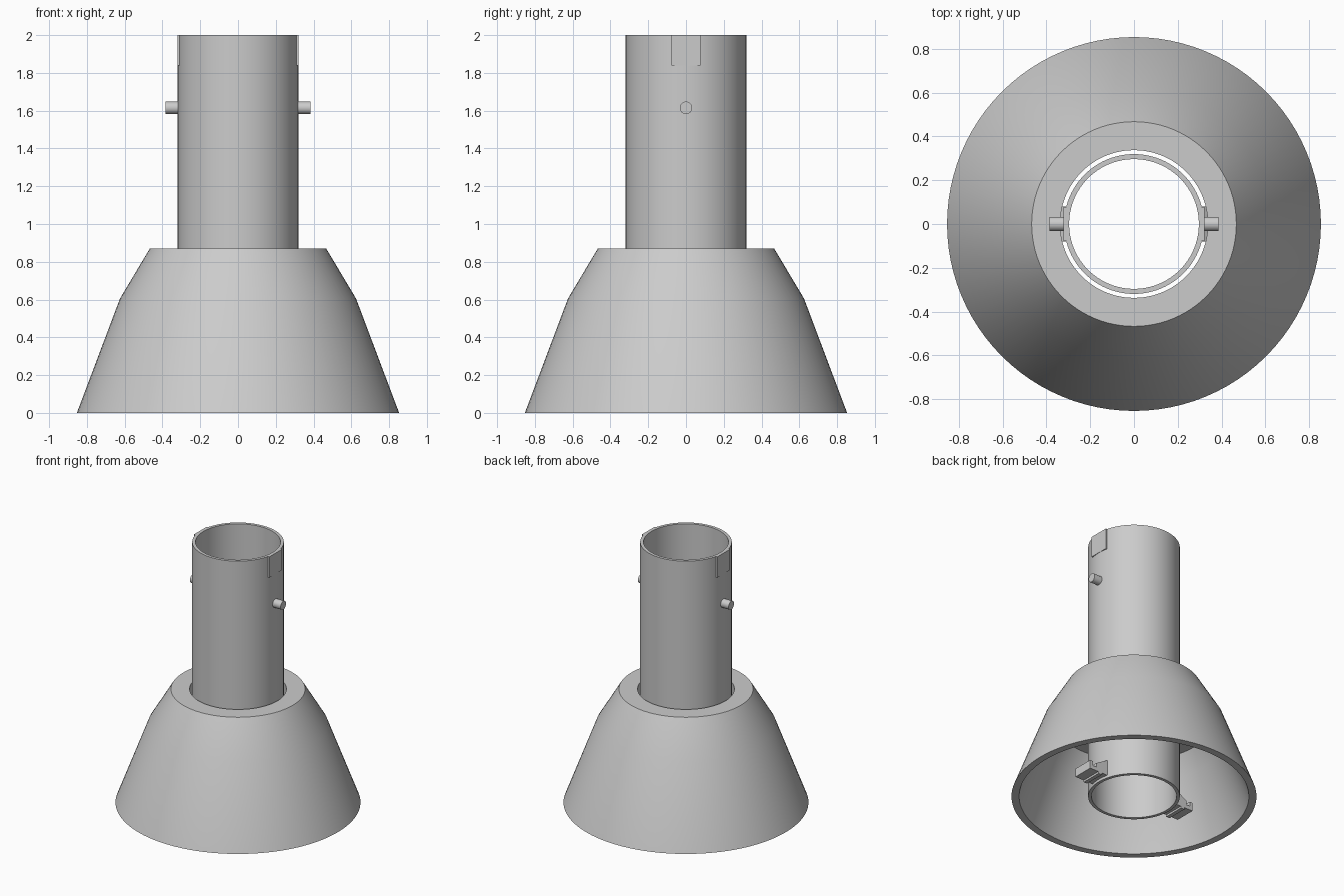
import bpy, bmesh, math
from mathutils import Matrix

cube = bpy.data.objects.get("Cube")
if cube:
    bpy.data.objects.remove(cube, do_unlink=True)

grey = bpy.data.materials.new("plain grey")
grey.use_nodes = True
colour = (0.6, 0.6, 0.6, 1)
grey.diffuse_color = colour
grey.node_tree.nodes["Principled BSDF"].inputs["Base Color"].default_value = colour


def finish(name, bm, smooth=True):
    """Turn a bmesh into a shaded, coloured object."""
    bmesh.ops.recalc_face_normals(bm, faces=bm.faces)
    mesh = bpy.data.meshes.new(name)
    bm.to_mesh(mesh)
    bm.free()
    mesh.materials.append(grey)
    obj = bpy.data.objects.new(name, mesh)
    bpy.context.collection.objects.link(obj)
    if smooth:
        bpy.ops.object.select_all(action='DESELECT')
        obj.select_set(True)
        bpy.context.view_layer.objects.active = obj
        bpy.ops.object.shade_smooth_by_angle(angle=math.radians(20))


def lathe(name, profile, steps=96):
    """Revolve a closed (radius, height) outline around z."""
    bm = bmesh.new()
    rings = []
    for i in range(steps):
        a = math.tau * i / steps
        rings.append([bm.verts.new((r * math.cos(a), r * math.sin(a), z)) for r, z in profile])
    n = len(profile)
    for i in range(steps):
        a, b = rings[i], rings[(i + 1) % steps]
        for j in range(n):
            k = (j + 1) % n
            bm.faces.new((a[j], b[j], b[k], a[k]))
    finish(name, bm)


def extrude_y(name, profile, y0, y1, side):
    """Extrude an (x, z) outline along y, mirrored by side."""
    bm = bmesh.new()
    face = bm.faces.new([bm.verts.new((side * x, y0, z)) for x, z in profile])
    new = bmesh.ops.extrude_face_region(bm, geom=[face])["geom"]
    bmesh.ops.translate(bm, vec=(0, y1 - y0, 0),
                        verts=[v for v in new if isinstance(v, bmesh.types.BMVert)])
    finish(name, bm, False)


# Conical skirt with a hollow underside and a clearance hole
lathe("skirt", [(0.853, 0), (0.625, 0.605), (0.467, 0.87), (0.337, 0.87),
                (0.337, 0.60), (0.546, 0.60), (0.625, 0.465), (0.80, 0)])

# Long inner tube
lathe("tube", [(0.319, 0), (0.319, 2), (0.296, 2), (0.296, 0)])

# Bracket outline: ribbed underside, upright tip, sloping gusset at the tube
bracket = [(0.31, 0.02), (0.36, 0.02), (0.36, 0.005), (0.39, 0.005), (0.39, 0.02),
           (0.465, 0.02), (0.465, 0.085), (0.44, 0.085), (0.44, 0.05), (0.41, 0.05),
           (0.41, 0.08), (0.31, 0.14)]
# Flat-faced pad outline at the rim
pad = [(0.302, 1.84), (0.321, 1.84), (0.321, 2), (0.302, 2)]

for side, label in ((1, "left"), (-1, "right")):
    # Locking pin
    bm = bmesh.new()
    bmesh.ops.create_cone(bm, cap_ends=True, segments=32, radius1=0.033, radius2=0.033, depth=0.08,
                          matrix=Matrix.Translation((side * 0.345, 0, 1.615))
                          @ Matrix.Rotation(math.pi / 2, 4, 'Y'))
    finish(label + "_pin", bm)
    # Bracket at the foot of the tube and pad at its rim
    extrude_y(label + "_bracket", bracket, -0.08, 0.08, side)
    extrude_y(label + "_rim_pad", pad, -0.077, 0.077, side)
